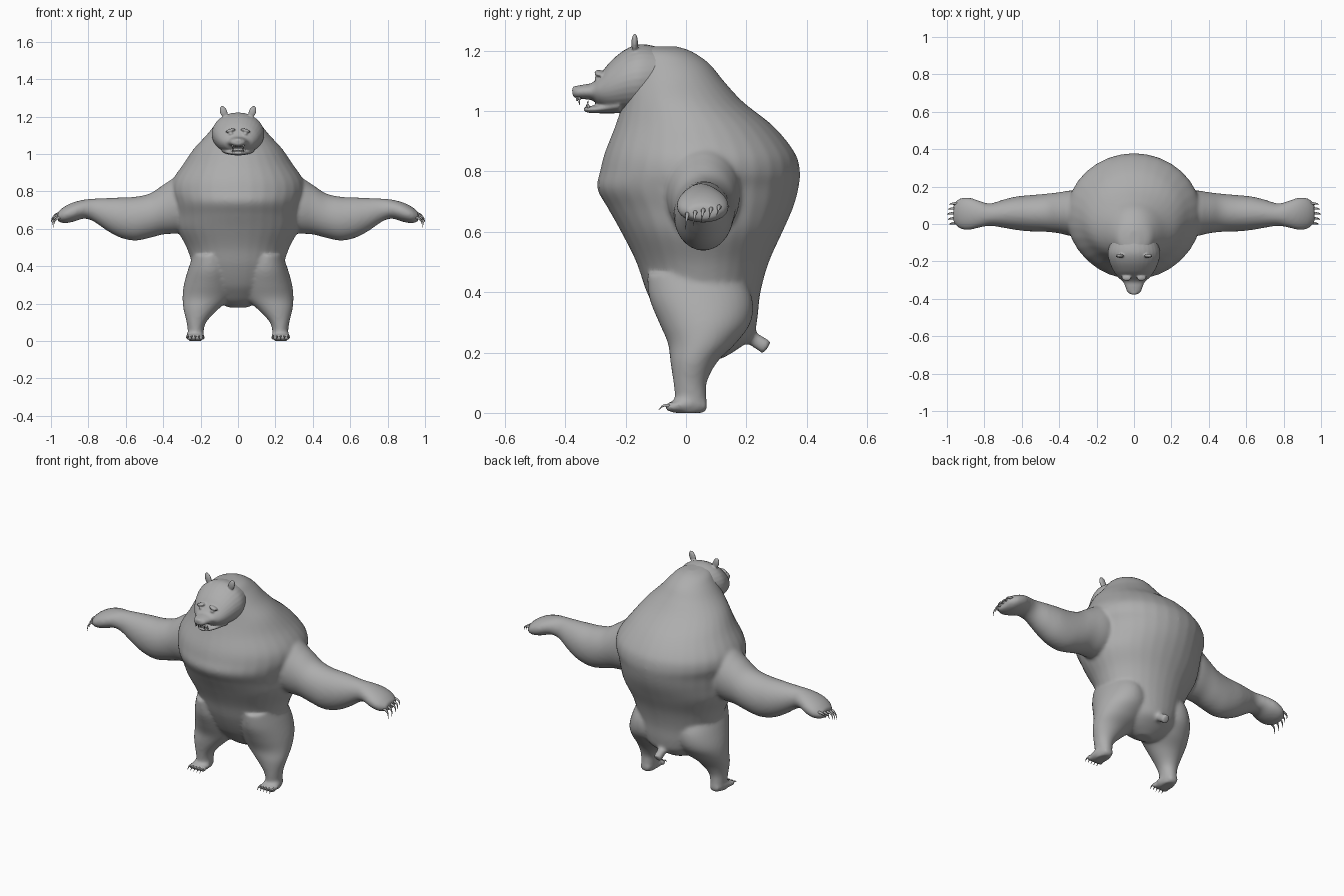
import bpy, bmesh, math
from mathutils import Vector, Matrix

old = bpy.data.objects.get("Cube")
if old:
    bpy.data.objects.remove(old)

grey = bpy.data.materials.new("fur_grey")
grey.use_nodes = True
tone = (0.42, 0.42, 0.42, 1)
grey.diffuse_color = tone
grey.node_tree.nodes["Principled BSDF"].inputs["Base Color"].default_value = tone


def spline(stations, steps=6):
    """Smooth curve through stations whose first value is the position."""
    pts = [Vector(s) for s in stations]
    last = len(pts) - 1

    def slope(i):
        lo, hi = pts[max(i - 1, 0)], pts[min(i + 1, last)]
        return (hi - lo) / (hi[0] - lo[0])

    out = []
    for i in range(last):
        p, q = pts[i], pts[i + 1]
        h = q[0] - p[0]
        for s in range(steps):
            t = s / steps
            u = 1 - t
            out.append(p * (u * u * (1 + 2 * t)) + slope(i) * (h * t * u * u)
                       + q * (t * t * (3 - 2 * t)) - slope(i + 1) * (h * t * t * u))
    return out + [pts[last]]


def skin(bm, rings):
    """Close a list of vertex rings into a solid."""
    rings = [[bm.verts.new(p) for p in r] for r in rings]
    n = len(rings[0])
    for r, s in zip(rings, rings[1:]):
        for i in range(n):
            j = (i + 1) % n
            bm.faces.new((r[i], r[j], s[j], s[i]))
    bm.faces.new(rings[0])
    bm.faces.new(rings[-1])


def loft(bm, axis, stations, sides=(1,), n=32):
    """Oval sections along an axis: (position, a min, a max, b min, b max)."""
    for side in sides:
        rings = []
        for t, a0, a1, b0, b1 in spline(stations):
            ring = []
            for i in range(n):
                ang = math.tau * i / n
                p = [0, 0, 0]
                p[axis] = t
                p[(axis + 1) % 3] = (a0 + a1 + (a1 - a0) * math.cos(ang)) / 2
                p[(axis + 2) % 3] = (b0 + b1 + (b1 - b0) * math.sin(ang)) / 2
                p[0] *= side
                ring.append(p)
            rings.append(ring)
        skin(bm, rings)


def spike(bm, a, b, c, radius, tip=0.1, sides=(1, -1)):
    """Curved tapering horn from a past b to c."""
    a, b, c = Vector(a), Vector(b), Vector(c)
    for side in sides:
        rings = []
        for k in range(7):
            t = k / 6
            mid = a.lerp(b, t).lerp(b.lerp(c, t), t)
            turn = (b - a).lerp(c - b, t).to_track_quat("Z", "Y")
            r = radius * (1 + (tip - 1) * t)
            ring = [mid + turn @ Vector((r * math.cos(w), r * math.sin(w), 0))
                    for w in (math.tau * i / 10 for i in range(10))]
            rings.append([(p.x * side, p.y, p.z) for p in ring])
        skin(bm, rings)


def blob(bm, centre, size, tilt=0, sides=(1, -1)):
    """Ellipsoid, tilted about y."""
    for side in sides:
        m = (Matrix.Translation((centre[0] * side, centre[1], centre[2]))
             @ Matrix.Rotation(tilt * side, 4, "Y") @ Matrix.Diagonal((*size, 1)))
        bmesh.ops.create_uvsphere(bm, u_segments=20, v_segments=12, radius=1, matrix=m)


def finish(name, bm, voxel=0, smooth=0):
    """Make an object, optionally fusing its parts into one soft skin."""
    bmesh.ops.recalc_face_normals(bm, faces=bm.faces)
    mesh = bpy.data.meshes.new(name)
    bm.to_mesh(mesh)
    bm.free()
    ob = bpy.data.objects.new(name, mesh)
    bpy.context.collection.objects.link(ob)
    if voxel:
        mod = ob.modifiers.new("fuse", "REMESH")
        mod.mode = "VOXEL"
        mod.voxel_size = voxel
        soft = ob.modifiers.new("soften", "SMOOTH")
        soft.factor = 0.5
        soft.iterations = smooth
        graph = bpy.context.evaluated_depsgraph_get()
        ob.data = bpy.data.meshes.new_from_object(ob.evaluated_get(graph))
        ob.modifiers.clear()
    ob.data.materials.clear()
    ob.data.materials.append(grey)
    for f in ob.data.polygons:
        f.use_smooth = True
    return ob


BOTH = (1, -1)

# Torso: height, half width, front, back
body = bmesh.new()
torso = [(.18, .05, .05, .12), (.21, .12, 0, .17), (.25, .16, -.04, .22), (.3, .2, -.08, .235),
         (.4, .24, -.13, .247), (.5, .275, -.165, .275), (.6, .325, -.215, .32),
         (.68, .335, -.26, .355), (.745, .345, -.295, .373), (.8, .36, -.285, .378),
         (.86, .35, -.27, .362), (.95, .29, -.235, .29), (1.03, .235, -.21, .19),
         (1.1, .17, -.2, .125), (1.16, .12, -.185, .075), (1.2, .08, -.17, .015),
         (1.215, .03, -.14, -.03)]
loft(body, 2, [(z, -w, w, f, b) for z, w, f, b in torso])

# Arms and paws
loft(body, 0, [(.2, -.06, .17, .6, .86), (.33, -.065, .18, .575, .875), (.4, -.05, .17, .57, .835),
               (.47, -.042, .162, .552, .79), (.55, -.04, .155, .537, .772),
               (.63, -.032, .147, .553, .768), (.7, -.02, .13, .59, .765),
               (.77, -.01, .11, .638, .762), (.82, -.018, .122, .655, .757),
               (.88, -.032, .142, .638, .742), (.93, -.025, .138, .63, .718),
               (.965, .005, .11, .64, .69)], BOTH)

# Legs
loft(body, 2, [(0, .19, .262, -.04, .06), (.04, .185, .267, -.036, .068),
               (.1, .17, .275, -.042, .069), (.17, .105, .292, -.052, .105),
               (.23, .04, .297, -.06, .165), (.3, .02, .29, -.09, .215),
               (.38, .03, .268, -.122, .22), (.46, .06, .24, -.13, .18)], BOTH)

# Feet with toes
loft(body, 1, [(-.055, .004, .03, .185, .272), (-.03, 0, .045, .178, .28),
               (.02, 0, .06, .184, .272), (.07, .004, .04, .2, .252)], BOTH)
for i in range(5):
    blob(body, (.188 + .02 * i, -.052, .02), (.012, .02, .017))

# Tail
spike(body, (0, .19, .265), (0, .24, .235), (0, .27, .215), .024, 1.1, (1,))
finish("body", body, .009, 10)

# Head with muzzle: position, bottom, top, half width
head = bmesh.new()
skull = [(-.376, 1.052, 1.07, .018), (-.365, 1.043, 1.082, .034), (-.34, 1.04, 1.088, .045),
         (-.31, 1.035, 1.095, .058), (-.285, 1.015, 1.122, .085), (-.25, 1, 1.165, .11),
         (-.2, .995, 1.205, .132), (-.15, .995, 1.222, .14), (-.08, 1.02, 1.21, .12)]
loft(head, 1, [(y, lo, hi, -w, w) for y, lo, hi, w in skull])

# Lower jaw
jaw = [(-.338, 1, 1.012, .02), (-.325, .995, 1.016, .036),
       (-.29, .993, 1.022, .055), (-.22, .993, 1.05, .09)]
loft(head, 1, [(y, lo, hi, -w, w) for y, lo, hi, w in jaw])

# Nose, brows, eyes and ears
blob(head, (0, -.366, 1.07), (.024, .012, .014), sides=(1,))
blob(head, (.04, -.288, 1.126), (.026, .016, .009), .25)
blob(head, (.038, -.294, 1.108), (.012, .01, .008))
blob(head, (.077, -.17, 1.225), (.02, .011, .034), .35)
finish("head", head, .0045, 4)

# Teeth: fangs above and below, small incisors between
teeth = bmesh.new()
spike(teeth, (.028, -.352, 1.046), (.029, -.356, 1.034), (.028, -.352, 1.02), .006)
spike(teeth, (.026, -.322, 1.01), (.028, -.328, 1.025), (.027, -.324, 1.036), .006)
for x in (.006, .017):
    spike(teeth, (x, -.36, 1.047), (x, -.362, 1.042), (x, -.361, 1.034), .005, .5)
    spike(teeth, (x, -.328, 1.01), (x, -.33, 1.016), (x, -.329, 1.022), .005, .5)
finish("teeth", teeth)

# Claws on paws and feet
hand_claws, foot_claws = bmesh.new(), bmesh.new()
for i in range(5):
    t = i / 4
    reach = .012 * (1 - abs(2 * t - 1))
    y, z = .005 + .105 * t, .66 + .022 * t
    spike(hand_claws, (.935 + reach, y, z), (.99 + reach, y, z + .005),
          (.985 + reach, y - .008, z - .052 + .025 * t), .009)
    x = .188 + .08 * t
    spike(foot_claws, (x, -.055, .022), (x, -.075, .032), (x, -.09, .01), .007)
finish("hand_claws", hand_claws)
finish("foot_claws", foot_claws)
